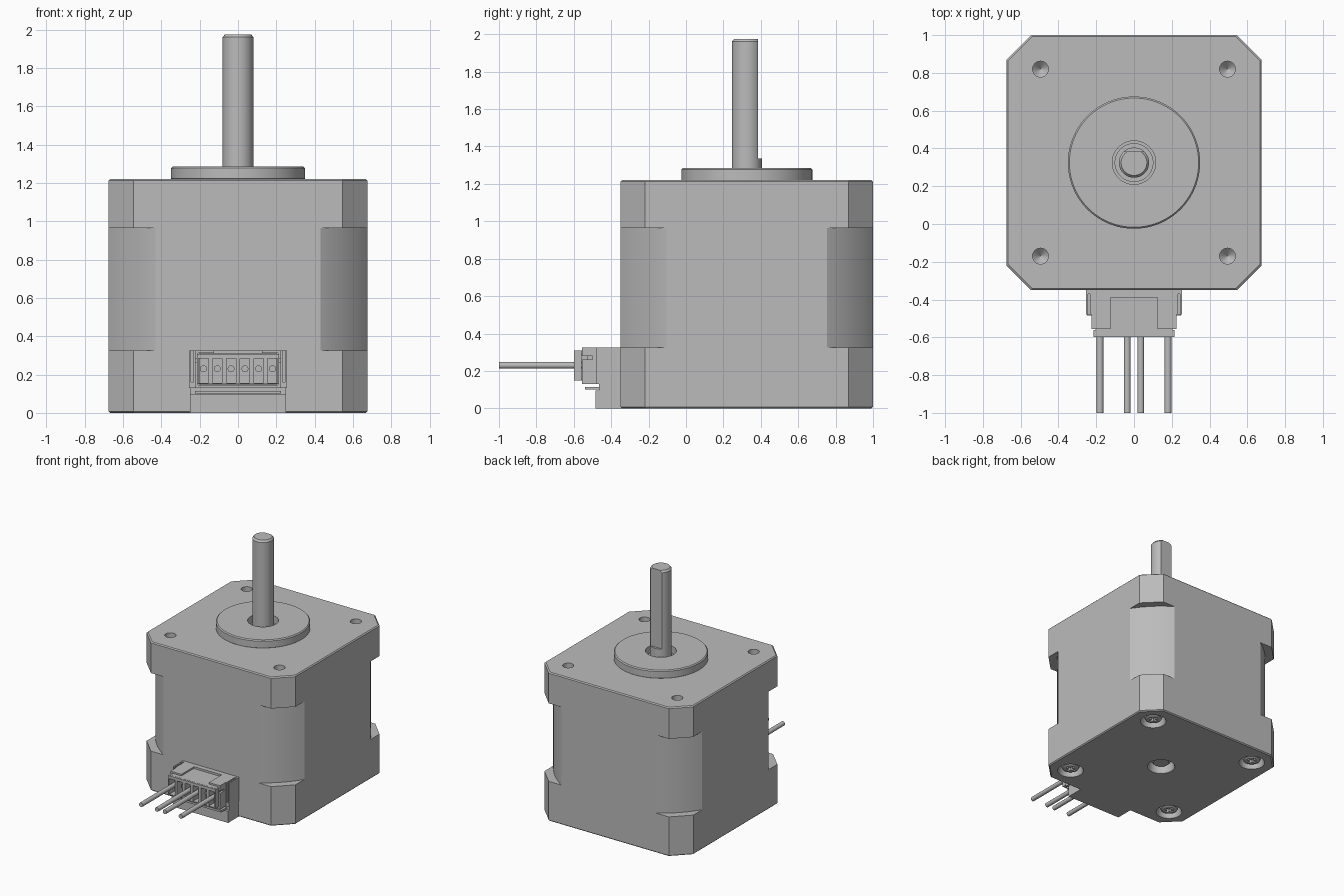
import bpy, bmesh, math
from mathutils import Matrix, Vector

if "Cube" in bpy.data.objects:
    bpy.data.objects.remove(bpy.data.objects["Cube"])

grey = bpy.data.materials.new("plain_grey")
grey.use_nodes = True
colour = (0.5, 0.5, 0.5, 1)
grey.diffuse_color = colour
grey.node_tree.nodes["Principled BSDF"].inputs["Base Color"].default_value = colour

CY = 0.325              # motor axis in y
HALF = 0.675            # half width of the body
HOLES = [(sx * 0.495, CY + sy * 0.495) for sx in (-1, 1) for sy in (-1, 1)]


def finish(name, bm):
    bmesh.ops.recalc_face_normals(bm, faces=bm.faces)
    mesh = bpy.data.meshes.new(name)
    bm.to_mesh(mesh)
    bm.free()
    ob = bpy.data.objects.new(name, mesh)
    bpy.context.collection.objects.link(ob)
    mesh.materials.append(grey)
    return ob


def loft(name, outline, rings, at=(0, CY, 0), forward=False):
    """Stack scaled copies of an outline; rings are (scale, height)."""
    bm = bmesh.new()
    loops = [[bm.verts.new((x * s, y * s, z)) for x, y in outline] for s, z in rings]
    n = len(outline)
    for a, b in zip(loops, loops[1:]):
        for i in range(n):
            j = (i + 1) % n
            bm.faces.new((a[i], a[j], b[j], b[i]))
    bm.faces.new(loops[0])
    bm.faces.new(loops[-1])
    if forward:
        bm.transform(Matrix.Rotation(math.pi / 2, 4, 'X'))
    bm.transform(Matrix.Translation(Vector(at)))
    return finish(name, bm)


def circle(n):
    return [(math.cos(2 * math.pi * i / n), math.sin(2 * math.pi * i / n)) for i in range(n)]


def box(name, x, y, z):
    bm = bmesh.new()
    bmesh.ops.create_cube(bm, size=1)
    for v in bm.verts:
        for i, (lo, hi) in enumerate((x, y, z)):
            v.co[i] = lo if v.co[i] < 0 else hi
    return finish(name, bm)


def cut(target, *cutters):
    bpy.context.view_layer.objects.active = target
    for c in cutters:
        mod = target.modifiers.new("cut", 'BOOLEAN')
        mod.operation, mod.solver, mod.object = 'DIFFERENCE', 'EXACT', c
        bpy.ops.object.modifier_apply(modifier=mod.name)
        bpy.data.objects.remove(c)


# Body: chamfered end caps around a round-cornered core
c = HALF - 0.13
octagon = [(c, -HALF), (HALF, -c), (HALF, c), (c, HALF),
           (-c, HALF), (-HALF, c), (-HALF, -c), (-c, -HALF)]
edge = 0.988
rear_cap = loft("rear_cap", octagon, [(edge, 0), (1, 0.008), (1, 0.325)])
front_cap = loft("front_cap", octagon, [(1, 0.965), (1, 1.212), (edge, 1.22)])

start = math.atan2(0.43, HALF)
radius = math.hypot(0.43, HALF)
core_outline = []
for q in range(4):
    for i in range(11):
        a = q * math.pi / 2 + start + (math.pi / 2 - 2 * start) * i / 10
        core_outline.append((radius * math.cos(a), radius * math.sin(a)))
loft("stator_core", core_outline, [(1, 0.325), (1, 0.965)])

# Mounting holes and shaft well in the front cap
cut(front_cap, *[loft("hole_cutter", circle(24), [(0.001, 1.06), (0.042, 1.1), (0.042, 1.3)],
                      (x, y, 0)) for x, y in HOLES])
cut(front_cap, loft("well_cutter", circle(48), [(0.13, 1.16), (0.13, 1.3)]))
loft("pilot_ring", circle(96),
     [(0.34, 1.215), (0.35, 1.222), (0.35, 1.277), (0.342, 1.285),
      (0.115, 1.285), (0.115, 1.225), (0.1, 1.225), (0.1, 1.216)])

# Recessed screws and the shaft bore in the rear cap
for i, (x, y) in enumerate(HOLES):
    cut(rear_cap, loft("recess_cutter", circle(32),
                       [(0.105, -0.01), (0.095, 0.008), (0.085, 0.07)], (x, y, 0)))
    screw = loft(f"rear_screw_{i + 1}", circle(32),
                 [(0.05, 0.015), (0.064, 0.022), (0.072, 0.04), (0.072, 0.075)], (x, y, 0))
    cut(screw,
        box("slot_x", (x - 0.04, x + 0.04), (y - 0.01, y + 0.01), (0, 0.045)),
        box("slot_y", (x - 0.01, x + 0.01), (y - 0.04, y + 0.04), (0, 0.045)))
cut(rear_cap, loft("bore_cutter", circle(48),
                   [(0.112, -0.01), (0.1, 0.01), (0.092, 0.1)]))
loft("shaft_rear_end", circle(32), [(0.06, 0.035), (0.075, 0.05), (0.075, 0.12)])

# Shaft with a flat on its rear side
shaft = loft("shaft", circle(48), [(0.08, 1.1), (0.08, 1.96), (0.068, 1.975)])
cut(shaft, box("flat_cutter", (-0.2, 0.2), (CY + 0.06, CY + 0.2), (1.335, 2.1)))

# Connector base and socket
box("connector_base", (-0.25, 0.25), (-0.485, -0.34), (0, 0.095))
box("connector_neck", (-0.25, 0.25), (-0.465, -0.34), (0.09, 0.135))
box("connector_tab", (-0.225, 0.225), (-0.54, -0.34), (0.1, 0.115))
socket = box("connector_socket", (-0.225, 0.225), (-0.555, -0.34), (0.13, 0.325))
cut(socket,
    box("cavity_cutter", (-0.208, 0.208), (-0.7, -0.39), (0.145, 0.312)),
    box("notch_cutter", (-0.125, 0.125), (-0.7, -0.39), (0.2, 0.4)),
    box("side_slit_cutter", (-0.3, 0.3), (-0.7, -0.5), (0.262, 0.28)))
for side, s in (("left", 1), ("right", -1)):
    x = sorted((s * 0.22, s * 0.255))
    rib = box(f"socket_rib_{side}", x, (-0.48, -0.34), (0.13, 0.325))
    cut(rib, box("groove_cutter", sorted((s * 0.232, s * 0.244)), (-0.6, -0.37), (0.16, 0.4)))

# Plug with six wire slots
pins = [(i - 2.5) * 0.072 for i in range(6)]
plug = box("plug", (-0.204, 0.204), (-0.585, -0.385), (0.148, 0.309))
lip = box("plug_lip", (-0.215, 0.215), (-0.598, -0.56), (0.15, 0.308))
for part in (plug, lip):
    cut(part, *[box("slot_cutter", (p - 0.025, p + 0.025), (-0.7, -0.53), (0.157, 0.285))
                for p in pins])
for i, p in enumerate(pins):
    loft(f"plug_contact_{i + 1}", circle(16), [(0.018, 0), (0.018, 0.04)], (p, -0.515, 0.23), True)

# Four wires
for i, k in enumerate((0, 2, 3, 5)):
    loft(f"wire_{i + 1}", circle(20), [(0.018, 0), (0.018, 0.48)], (pins[k], -0.52, 0.23), True)

# Smooth the round faces, keep edges sharp
bpy.ops.object.select_all(action='DESELECT')
for ob in bpy.context.scene.objects:
    if ob.type == 'MESH':
        ob.select_set(True)
        bpy.context.view_layer.objects.active = ob
bpy.ops.object.shade_smooth_by_angle(angle=math.radians(25))
